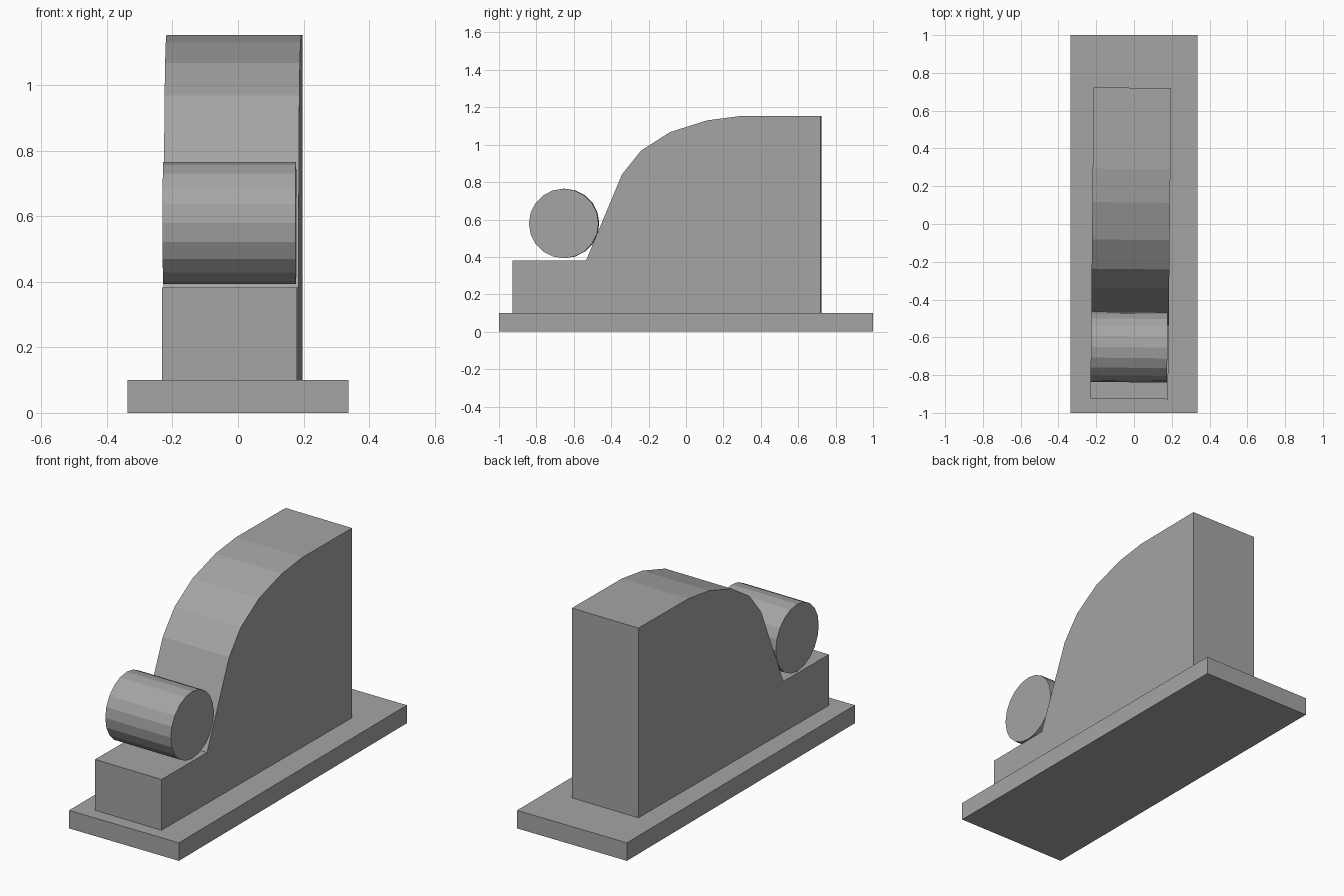
import bpy, bmesh, math
from mathutils import Matrix

if "Cube" in bpy.data.objects:
    bpy.data.objects.remove(bpy.data.objects["Cube"])

grey = bpy.data.materials.new("stone grey")
grey.diffuse_color = (0.38, 0.375, 0.375, 1)
grey.use_nodes = True
grey.node_tree.nodes["Principled BSDF"].inputs["Base Color"].default_value = grey.diffuse_color
TURN = Matrix.Rotation(math.radians(-0.59), 4, 'Z')


def prism(name, profile, x0, x1, turn=Matrix.Identity(4)):
    """Extrude a (y, z) profile along x into a closed solid."""
    bm = bmesh.new()
    face = bm.faces.new([bm.verts.new((x0, y, z)) for y, z in profile])
    ext = bmesh.ops.extrude_face_region(bm, geom=[face], use_keep_orig=True)
    verts = [g for g in ext["geom"] if isinstance(g, bmesh.types.BMVert)]
    bmesh.ops.translate(bm, verts=verts, vec=(x1 - x0, 0, 0))
    bmesh.ops.recalc_face_normals(bm, faces=bm.faces)
    bm.transform(turn)
    mesh = bpy.data.meshes.new(name)
    bm.to_mesh(mesh)
    bm.free()
    mesh.materials.append(grey)
    obj = bpy.data.objects.new(name, mesh)
    bpy.context.collection.objects.link(obj)
    return obj


# flat base slab
prism("base", [(-1, 0), (1, 0), (1, 0.1), (-1, 0.1)], -0.337, 0.337)

# curved slope with a low step at the front, turned very slightly
slope = [(-0.926, 0.1), (-0.926, 0.382), (-0.532, 0.382), (-0.341, 0.84),
         (-0.239, 0.968), (-0.084, 1.067), (0.114, 1.13), (0.291, 1.153),
         (0.721, 1.153), (0.721, 0.1)]
prism("slope_body", slope, -0.2215, 0.1895, TURN)

# twenty-sided roller hovering just above the step
circle = [(-0.652 + 0.186 * math.cos(math.tau * i / 20),
           0.579 + 0.186 * math.sin(math.tau * i / 20)) for i in range(20)]
prism("roller", circle, -0.2215, 0.1835, TURN)
